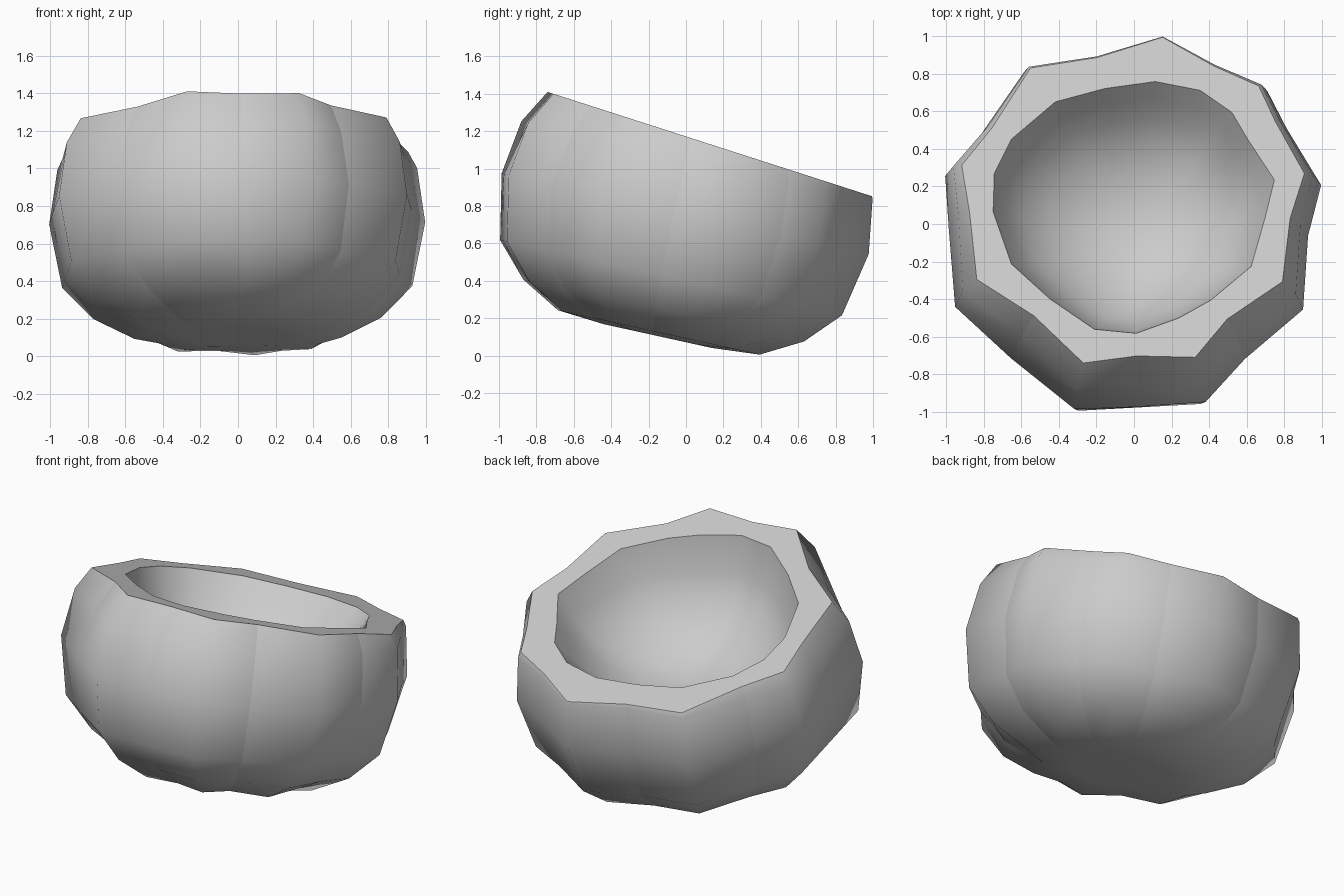
import bpy
import bmesh
from math import sin, cos, radians
from mathutils import Matrix, Vector

cube = bpy.data.objects.get("Cube")
if cube:
    bpy.data.objects.remove(cube, do_unlink=True)

# Each meridian: angle, outer lobe factor (ridge / valley), inner lip radius
MERIDIANS = [
    (12.4, 1.0, .765), (33, .95, .72), (46, 1.0, .75), (62, .94, .75),
    (81, 1.0, .72), (103, .9, .69), (125, 1.0, .73), (149, .935, .76),
    (165, 1.02, .77), (181, .955, .75), (205, 1.03, .72), (228, .9, .67),
    (252.5, 1.03, .7), (271, .935, .69), (291.6, 1.015, .65), (309, .89, .65),
    (333, .99, .7), (356.5, .91, .7),
]
# Shell as (height, radius, valley fill) and cavity as (height, radius),
# along the gourd's own axis
OUTER = [(.07, .3, -.9), (.09, .56, -.8), (.21, .78, 0), (.39, .95, .5),
         (.74, 1.02, .6), (1.035, .976, .1), (1.22, .87, 0)]
INNER = [(.97, .9), (.85, .78), (.74, .61), (.65, .37)]
BASE_DIMPLE = .085
CAVITY_FLOOR = .6
FULL_SIDE = 245
CENTRE = -.17
TILT = radians(-12.4)


def outer_radius(height):
    """Linear interpolation along the outer profile."""
    for (h0, r0, _), (h1, r1, _) in zip(OUTER, OUTER[1:]):
        if height <= h1:
            break
    return r0 + (r1 - r0) * (height - h0) / (h1 - h0)


def filled(angle, lobe, fill):
    """Valleys bulge towards the full side and deepen at the base."""
    if fill > 0:
        fill *= max(0, cos(radians(angle - FULL_SIDE)))
    return lobe + max(0, 1 - lobe) * fill


def cut_height(depth):
    """Height of the slanted cut plane at a given depth."""
    return 1.137 - .095 * depth


def polar(angle, radius, height):
    a = radians(angle)
    return Vector((radius * cos(a), radius * sin(a), height))


def rim_point(angle, lobe):
    """Where an outer meridian meets the slanted cut."""
    height = cut_height(0)
    for _ in range(6):
        p = polar(angle, outer_radius(height) * lobe, height)
        height = cut_height(p.y)
    p.z = height
    return p


def lip_point(angle, radius):
    p = polar(angle, radius, 0)
    p.z = cut_height(p.y)
    return p


bm = bmesh.new()


def add_ring(points):
    return [bm.verts.new(p) for p in points]


# Outside from base to rim, flat lip, then down into the cavity
shell = [add_ring(polar(a, r * filled(a, f, fill), h) for a, f, _ in MERIDIANS)
         for h, r, fill in OUTER[:-1]]
rim = add_ring(rim_point(a, f) for a, f, _ in MERIDIANS)
lip = add_ring(lip_point(a, i) for a, _, i in MERIDIANS)
cavity = [add_ring(polar(a, i * r, h) for a, _, i in MERIDIANS) for h, r in INNER]
rings = shell + [rim, lip] + cavity

count = len(MERIDIANS)
for low, high in zip(rings, rings[1:]):
    for i in range(count):
        j = (i + 1) % count
        bm.faces.new((low[i], low[j], high[j], high[i]))

# Close the base dimple and the cavity floor
for ring, height in ((rings[0], BASE_DIMPLE), (rings[-1], CAVITY_FLOOR)):
    pole = bm.verts.new((0, 0, height))
    for i in range(count):
        bm.faces.new((ring[i], ring[(i + 1) % count], pole))

# Smooth surfaces, crisp lip edges and valley creases
for face in bm.faces:
    face.smooth = True
for ring in (rim, lip):
    for i in range(count):
        bm.edges.get((ring[i - 1], ring[i])).smooth = False
outside = shell + [rim]
for low, high in zip(outside, outside[1:]):
    for i in range(1, count, 2):
        bm.edges.get((low[i], high[i])).smooth = False

bmesh.ops.recalc_face_normals(bm, faces=bm.faces)
bm.transform(Matrix.Rotation(TILT, 4, 'X') @ Matrix.Translation((0, CENTRE, 0)))
mesh = bpy.data.meshes.new("gourd_bowl")
bm.to_mesh(mesh)
bm.free()

# Plain grey shell
grey = bpy.data.materials.new("light_grey")
grey.use_nodes = True
colour = (.6, .6, .6, 1)
grey.diffuse_color = colour
grey.node_tree.nodes["Principled BSDF"].inputs["Base Color"].default_value = colour
mesh.materials.append(grey)

bowl = bpy.data.objects.new("gourd_bowl", mesh)
bpy.context.collection.objects.link(bowl)
